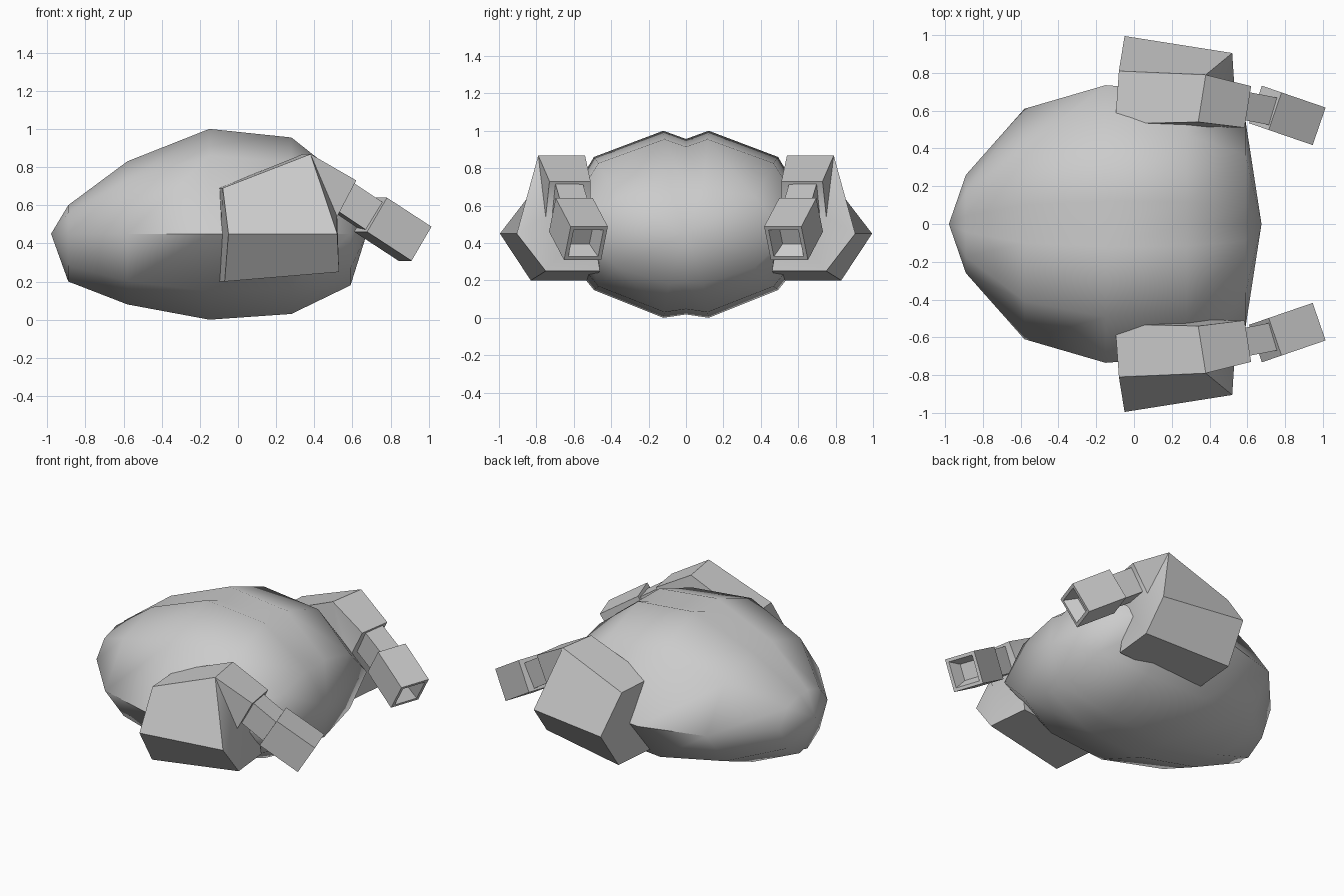
import bpy, bmesh, math
from mathutils import Vector

if "Cube" in bpy.data.objects:
    bpy.data.objects.remove(bpy.data.objects["Cube"])


def finish(bm, name, angle):
    bmesh.ops.recalc_face_normals(bm, faces=bm.faces)
    me = bpy.data.meshes.new(name)
    bm.to_mesh(me)
    bm.free()
    ob = bpy.data.objects.new(name, me)
    bpy.context.collection.objects.link(ob)
    bpy.ops.object.select_all(action='DESELECT')
    ob.select_set(True)
    bpy.context.view_layer.objects.active = ob
    bpy.ops.object.shade_smooth_by_angle(angle=math.radians(angle))
    return ob


def bridge(bm, a, b):
    n = len(a)
    for i in range(n):
        bm.faces.new((a[i], a[(i + 1) % n], b[(i + 1) % n], b[i]))


# Body: one half-section scaled along x, closed by a point at each end
half = [(0, .92), (.165, 1), (.67, .745), (1, 0), (.67, -.67), (.165, -1), (0, -.96)]
section = half + [(-y, z) for y, z in half[-2:0:-1]]
MID = .45
stations = [(-.89, .26, .60, .20), (-.58, .61, .83, .08), (-.15, .735, 1.0, .0),
            (.28, .70, .955, .03), (.59, .55, .71, .18)]  # x, half width, top, bottom
bm = bmesh.new()
rings = []
for x, w, top, bot in stations:
    rings.append([bm.verts.new((x, y * w, MID + z * ((top - MID) if z > 0 else (MID - bot))))
                  for y, z in section])
for a, b in zip(rings, rings[1:]):
    bridge(bm, a, b)
for ring, x in ((rings[0], -.98), (rings[-1], .675)):
    tip = bm.verts.new((x, 0, MID))
    for i in range(len(ring)):
        bm.faces.new((ring[i], ring[(i + 1) % len(ring)], tip))
finish(bm, "body", 60)


# Side pod: faceted housing with an outer ridge and a slanted front
def pod(s, name):
    pts = dict(
        bti=(-.10, .53, .69), bto=(-.08, .81, .69), br=(-.05, .995, .45),
        bbo=(-.07, .83, .20), bbi=(-.10, .49, .20),
        mi=(.34, .54, .868), mo=(.38, .79, .868),
        fti=(.585, .51, .73), fto=(.62, .73, .73),
        li=(.49, .51, .54), lo=(.52, .75, .54), fr=(.52, .905, .45),
        fbo=(.53, .75, .25), fbi=(.50, .46, .25))
    bm = bmesh.new()
    v = {k: bm.verts.new((x, s * y, z)) for k, (x, y, z) in pts.items()}
    for f in ("bti bto br bbo bbi", "bti bto mo mi", "mi mo fto fti", "bto mo fr br",
              "mo fto lo", "mo lo fr", "fti fto lo li", "lo fr fbo", "li lo fbo fbi",
              "br fr fbo bbo", "bbo fbo fbi bbi", "mi fti li", "mi li fbi", "bti mi fbi bbi"):
        bm.faces.new([v[k] for k in f.split()])
    finish(bm, name, 50)


# Square bar between two points, optionally with a recessed end
def bar(s, name, start, end, hw, hh, recess=0):
    start, end = Vector(start), Vector(end)
    d = (end - start).normalized()
    side = Vector((0, 0, 1)).cross(d).normalized()
    up = d.cross(side)
    bm = bmesh.new()

    def ring(c, k):
        out = []
        for a, b in ((-1, -1), (1, -1), (1, 1), (-1, 1)):
            p = c + side * a * hw * k + up * b * hh * k
            out.append(bm.verts.new((p.x, s * p.y, p.z)))
        return out
    loops = [ring(start, 1), ring(end, 1)]
    if recess:
        loops += [ring(end, .8), ring(end - d * recess, .5)]
    for a, b in zip(loops, loops[1:]):
        bridge(bm, a, b)
    bm.faces.new(loops[0])
    bm.faces.new(loops[-1])
    finish(bm, name, 50)


for s, tag in ((-1, "front"), (1, "back")):
    pod(s, tag + "_pod")
    bar(s, tag + "_neck", (.54, .635, .65), (.72, .60, .53), .075, .085)
    bar(s, tag + "_nozzle", (.695, .615, .55), (.928, .535, .398), .105, .105, .08)
